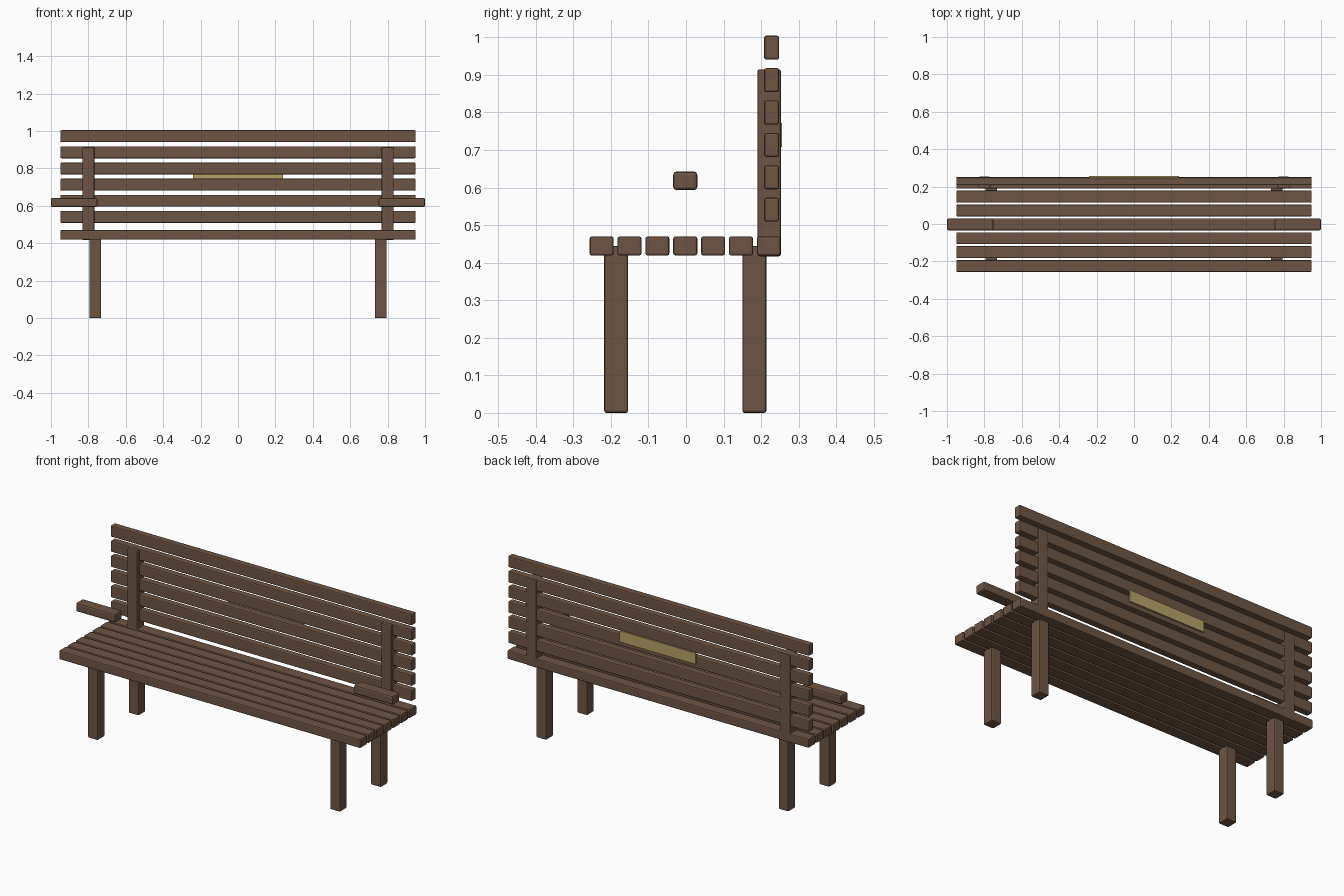
import bpy

if "Cube" in bpy.data.objects:
    bpy.data.objects.remove(bpy.data.objects["Cube"])


def material(name, rgb):
    m = bpy.data.materials.new(name)
    m.diffuse_color = (*rgb, 1)
    m.use_nodes = True
    m.node_tree.nodes["Principled BSDF"].inputs["Base Color"].default_value = m.diffuse_color
    return m


WOOD = material("brown wood", (0.155, 0.09, 0.056))
BRASS = material("brass", (0.47, 0.36, 0.14))


def box(name, x, y, z, mat=WOOD, bevel=0.006):
    """Box from (min, max) ranges with softened edges."""
    ranges = (x, y, z)
    bpy.ops.mesh.primitive_cube_add(size=1, location=[(a + b) / 2 for a, b in ranges])
    ob = bpy.context.object
    ob.name = name
    ob.scale = [b - a for a, b in ranges]
    bpy.ops.object.transform_apply(location=False, rotation=False, scale=True)
    ob.data.materials.append(mat)
    if bevel:
        mod = ob.modifiers.new("soft edges", 'BEVEL')
        mod.width = bevel
        mod.segments = 2
    return ob


# Seat slats
for i in range(7):
    y = -0.002 + (i - 3) * 0.0742
    box(f"seat_slat_{i + 1}", (-0.95, 0.95), (y - 0.032, y + 0.032), (0.419, 0.47))

# Backrest slats
for i in range(6):
    z = 0.541 + i * 0.0863
    box(f"back_slat_{i + 1}", (-0.95, 0.95), (0.208, 0.248), (z - 0.032, z + 0.032))

# Legs, back posts and armrests on both sides
for side, s in (("left", -1), ("right", 1)):
    def span(a, b):
        return tuple(sorted((s * a, s * b)))
    for end, y in (("front", -0.186), ("back", 0.182)):
        box(f"{end}_leg_{side}", span(0.732, 0.795), (y - 0.032, y + 0.032), (0, 0.445))
    box(f"back_post_{side}", span(0.768, 0.832), (0.19, 0.253), (0.417, 0.915))
    box(f"armrest_{side}", span(0.752, 1.0), (-0.034, 0.03), (0.593, 0.643), bevel=0.009)

# Plaque on the rear of the backrest
box("plaque", (-0.24, 0.24), (0.248, 0.256), (0.708, 0.772), BRASS, 0)
